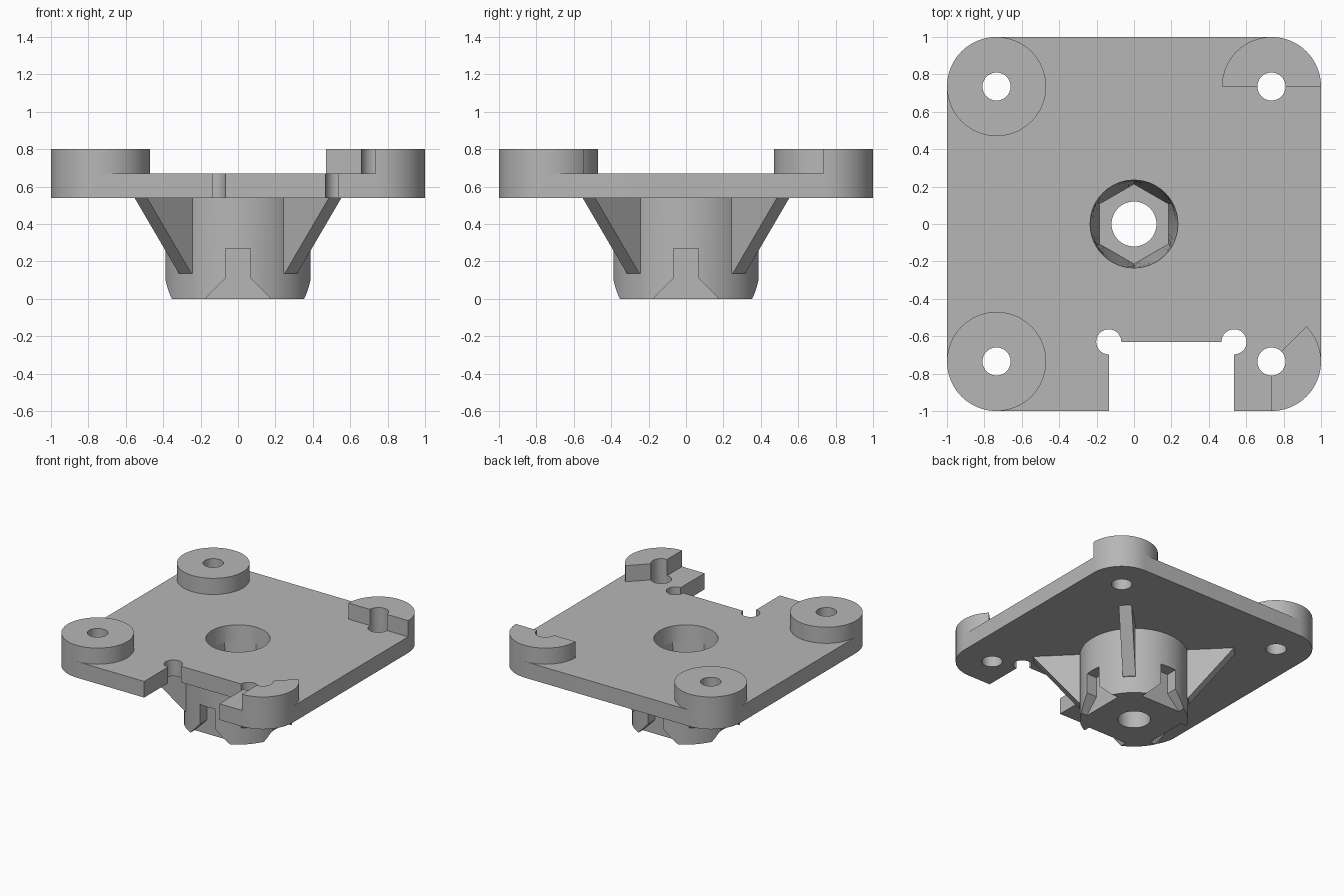
import bpy, bmesh
from math import sin, cos, pi, radians
from mathutils import Matrix, Vector

if "Cube" in bpy.data.objects:
    bpy.data.objects.remove(bpy.data.objects["Cube"], do_unlink=True)

grey = bpy.data.materials.new("plain grey")
grey.use_nodes = True
grey.diffuse_color = (0.47, 0.47, 0.47, 1)
grey.node_tree.nodes["Principled BSDF"].inputs["Base Color"].default_value = (0.47, 0.47, 0.47, 1)

# Main heights and sizes
PLATE_BOTTOM, PLATE_TOP, BOSS_TOP = 0.54, 0.67, 0.80
CORNER, CORNER_R, FLOOR = 0.735, 0.265, 0.135
HUB_R = 0.395


def loft(name, rings, turn=0):
    """Closed solid through matching rings of points, turned about z."""
    bm = bmesh.new()
    rows = [[bm.verts.new(p) for p in ring] for ring in rings]
    n = len(rows[0])
    for low, high in zip(rows, rows[1:]):
        for i in range(n):
            j = (i + 1) % n
            bm.faces.new((low[i], low[j], high[j], high[i]))
    bm.faces.new(rows[0][::-1])
    bm.faces.new(rows[-1])
    bmesh.ops.rotate(bm, verts=bm.verts, matrix=Matrix.Rotation(turn, 3, 'Z'))
    bmesh.ops.recalc_face_normals(bm, faces=bm.faces)
    mesh = bpy.data.meshes.new(name)
    bm.to_mesh(mesh)
    bm.free()
    mesh.materials.append(grey)
    obj = bpy.data.objects.new(name, mesh)
    bpy.context.collection.objects.link(obj)
    return obj


def prism(name, outline, z0, z1):
    return loft(name, [[(x, y, z) for x, y in outline] for z in (z0, z1)])


def arc(cx, cy, r, start, end, steps):
    angles = [radians(start + (end - start) * i / steps) for i in range(steps + 1)]
    return [(cx + r * cos(a), cy + r * sin(a)) for a in angles]


def cylinder(name, x, y, r, z0, z1):
    return prism(name, arc(x, y, r, 0, 360, 64)[:-1], z0, z1)


def cut(obj, cutters):
    bpy.context.view_layer.objects.active = obj
    for cutter in cutters:
        cutter.hide_render = True
        mod = obj.modifiers.new("cut", 'BOOLEAN')
        mod.operation, mod.solver, mod.object = 'DIFFERENCE', 'EXACT', cutter
        bpy.ops.object.modifier_apply(modifier=mod.name)


# Rounded square plate
outline = []
for k, (sx, sy) in enumerate([(1, 1), (-1, 1), (-1, -1), (1, -1)]):
    outline += arc(sx * CORNER, sy * CORNER, CORNER_R, 90 * k, 90 * k + 90, 16)
plate = prism("plate", outline, PLATE_BOTTOM, PLATE_TOP)

# Corner bosses: two full discs, a half disc and a wedge
bosses = []
for name, sx, sy, start, end in [("back_right_boss", -1, 1, 0, 360),
                                 ("front_right_boss", -1, -1, 0, 360),
                                 ("back_left_boss", 1, 1, 0, 180),
                                 ("front_left_boss", 1, -1, -90, 45)]:
    steps = round((end - start) / 5.625)
    pts = arc(sx * CORNER, sy * CORNER, CORNER_R, start, end, steps)
    if end - start == 360:
        pts.pop()
    elif end - start < 180:
        pts.append((sx * CORNER, sy * CORNER))
    bosses.append(prism(name, pts, PLATE_TOP, BOSS_TOP))

# Screw holes through corners
screw_cutters = []
for boss, (sx, sy) in zip(bosses, [(-1, 1), (-1, -1), (1, 1), (1, -1)]):
    hole = cylinder("screw_cutter", sx * CORNER, sy * CORNER, 0.075, 0.4, 0.9)
    cut(boss, [hole])
    screw_cutters.append(hole)

# Front notch with relieved inner corners
notch = [prism("notch_cutter", [(-0.135, -1.1), (0.535, -1.1), (0.535, -0.63), (-0.135, -0.63)], 0.4, 0.9)]
notch += [cylinder("relief_cutter", x, -0.63, 0.067, 0.4, 0.9) for x in (-0.135, 0.535)]

# Central pocket narrowing from a round mouth to a hexagon
angles = [2 * pi * i / 48 for i in range(48)]
mouth = [(0.235 * cos(a), 0.235 * sin(a)) for a in angles]
hexagon = []
for a in angles:
    r = 0.185 / cos((a + pi / 6) % (pi / 3) - pi / 6)
    hexagon.append((r * cos(a), r * sin(a)))
pocket = loft("pocket_cutter", [[(x, y, z) for x, y in ring] for ring, z in
                                ((hexagon, FLOOR), (mouth, PLATE_TOP), (mouth, 0.9))])
bore = cylinder("bore_cutter", 0, 0, 0.12, -0.1, 0.3)

# Hub with four flared slots around its foot
hub = cylinder("hub", 0, 0, HUB_R, 0, PLATE_BOTTOM)
slot = [(-0.195, -0.02), (0.195, -0.02), (0.067, 0.11), (0.067, 0.27), (-0.067, 0.27), (-0.067, 0.11)]
slots = [loft("slot_cutter", [[(x, y, z) for x, z in slot] for y in (-0.5, -0.3)], k * pi / 2)
         for k in range(4)]

cut(plate, screw_cutters + notch + [pocket])
cut(hub, [pocket, bore] + slots)

# Diagonal ribs under the plate
rib = [(0.34, FLOOR), (0.40, FLOOR), (0.735, PLATE_BOTTOM), (0.34, PLATE_BOTTOM)]
for k, name in enumerate(["back_left_rib", "back_right_rib", "front_right_rib", "front_left_rib"]):
    loft(name, [[(x, y, z) for x, z in rib] for y in (-0.047, 0.047)], pi / 4 + k * pi / 2)

# Drop cutters and shade round walls smoothly
for obj in screw_cutters + notch + slots + [pocket, bore]:
    bpy.data.objects.remove(obj, do_unlink=True)
bpy.ops.object.select_all(action='DESELECT')
for obj in [plate, hub] + bosses:
    obj.select_set(True)
bpy.context.view_layer.objects.active = plate
bpy.ops.object.shade_smooth_by_angle(angle=radians(30))
